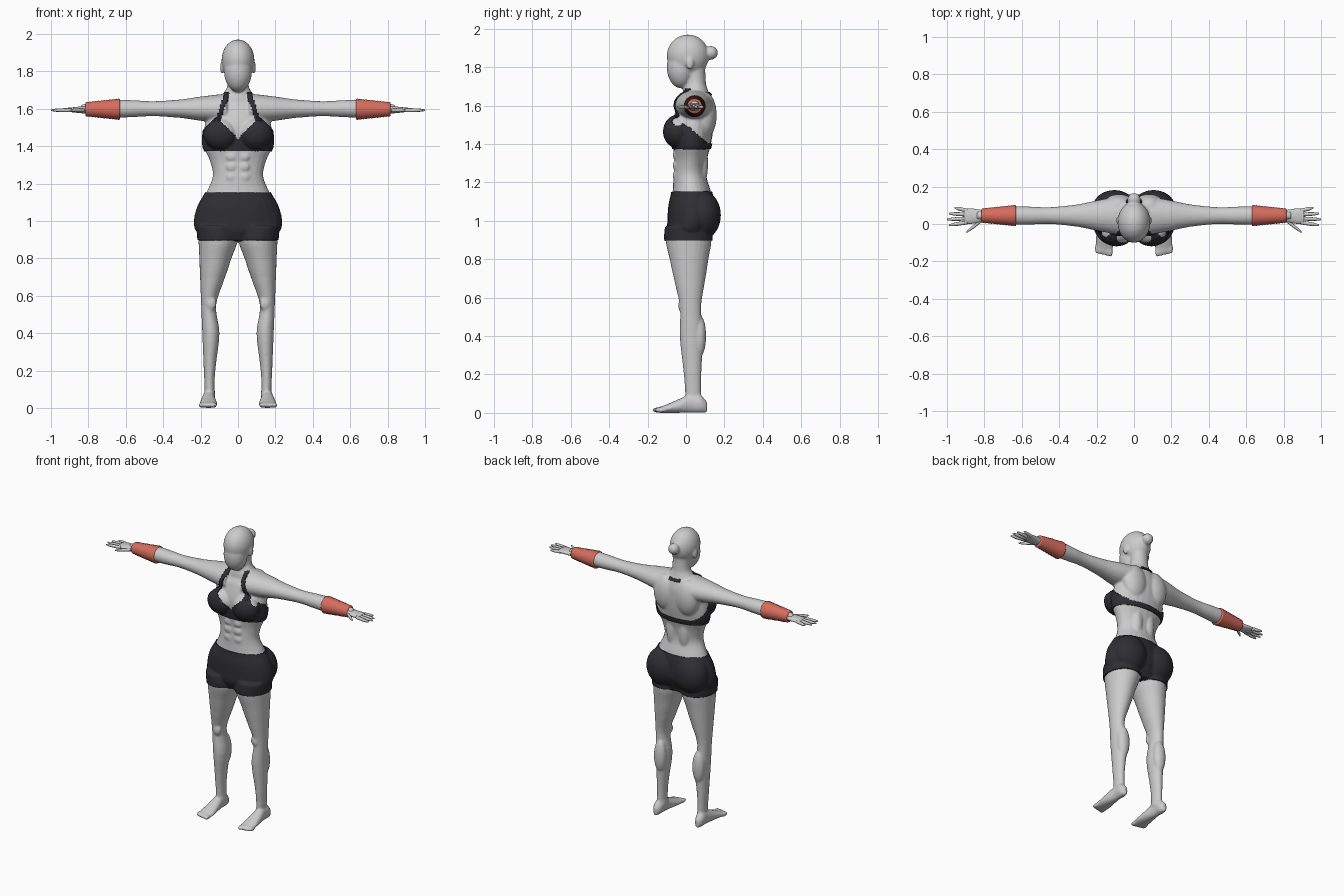
import bpy, bmesh, math
from mathutils import Matrix

old = bpy.data.objects.get("Cube")
if old:
    bpy.data.objects.remove(old, do_unlink=True)


def material(name, red, green, blue):
    mat = bpy.data.materials.new(name)
    mat.use_nodes = True
    mat.diffuse_color = (red, green, blue, 1)
    shader = mat.node_tree.nodes["Principled BSDF"]
    shader.inputs["Base Color"].default_value = mat.diffuse_color
    shader.inputs["Roughness"].default_value = .7
    return mat


skin = material("pale grey", .6, .6, .6)
cloth = material("charcoal", .027, .027, .034)
wrap_red = material("coral red", .68, .15, .11)


def spline(sections, steps):
    """Sections passing smoothly through the given ones."""
    padded = [sections[0], *sections, sections[-1]]
    result = []
    for i in range(len(sections) - 1):
        before, start, end, after = padded[i:i + 4]
        for k in range(steps):
            t = k / steps
            # Position runs straight, the other values follow a cubic
            row = [start[0] + t * (end[0] - start[0])]
            for a, b, c, d in list(zip(before, start, end, after))[1:]:
                ease = t * t * (3 - 2 * t)
                curve = t * (1 - t) * ((1 - t) * (c - a) - t * (d - b)) / 2
                row.append(b + ease * (c - b) + curve)
            result.append(row)
    return result + [sections[-1]]


def loft(bm, axis, sections, side=1, steps=4, count=24):
    """Skin elliptic sections: position, centre pair, radius pair."""
    rings = []
    for t, a_mid, b_mid, a_radius, b_radius in spline(sections, steps):
        ring = []
        for k in range(count):
            angle = math.tau * k / count
            a = a_mid + a_radius * math.cos(angle)
            b = b_mid + b_radius * math.sin(angle)
            x, y, z = {"x": (t, a, b), "y": (a, t, b), "z": (a, b, t)}[axis]
            ring.append(bm.verts.new((x * side, y, z)))
        rings.append(ring)
    faces = [bm.faces.new(rings[0]), bm.faces.new(rings[-1])]
    for low, high in zip(rings, rings[1:]):
        for k in range(count):
            n = (k + 1) % count
            faces.append(bm.faces.new((low[k], low[n], high[n], high[k])))
    bmesh.ops.recalc_face_normals(bm, faces=faces)


def ball(bm, center, radii):
    matrix = Matrix.Translation(center) @ Matrix.Diagonal((*radii, 1))
    bmesh.ops.create_uvsphere(bm, u_segments=24, v_segments=16, radius=1, matrix=matrix)


def finish(name, bm, mat):
    for face in bm.faces:
        face.smooth = True
    mesh = bpy.data.meshes.new(name)
    bm.to_mesh(mesh)
    bm.free()
    mesh.materials.append(mat)
    obj = bpy.data.objects.new(name, mesh)
    bpy.context.scene.collection.objects.link(obj)
    return obj


# Torso: height, depth centre, half width, half depth
bm = bmesh.new()
torso = [(.9, .02, .17, .09), (.95, .02, .22, .11), (1, .03, .23, .12),
         (1.08, .03, .21, .115), (1.15, .03, .17, .1), (1.24, .02, .135, .085),
         (1.32, .025, .15, .085), (1.4, .03, .185, .1), (1.5, .035, .18, .11),
         (1.6, .05, .15, .095), (1.66, .06, .08, .07)]
loft(bm, "z", [(z, 0, y, w, d) for z, y, w, d in torso])

# Neck flaring into the shoulders
neck = [(1.6, .17, .075), (1.66, .1, .07), (1.71, .06, .055), (1.8, .055, .05)]
loft(bm, "z", [(z, 0, .05, w, d) for z, w, d in neck])

# Skull, face and hair bun
ball(bm, (0, .01, 1.86), (.088, .11, .11))
ball(bm, (0, -.025, 1.8), (.075, .075, .11))
ball(bm, (0, .13, 1.875), (.036, .036, .036))

# Half widths along the limbs
arm = [(.06, .08), (.2, .065), (.3, .05), (.45, .04), (.56, .045),
       (.66, .047), (.8, .03), (.84, .022)]
leg = [(.06, .029), (.1, .027), (.2, .031), (.4, .046), (.55, .04),
       (.7, .067), (.8, .086), (.9, .105), (.97, .1)]
foot = [(.11, .015, .06), (.08, .03, .09), (.03, .03, .1),
        (-.03, .04, .075), (-.1, .048, .045), (-.145, .045, .03)]
bulges = {
    "breast": ((.093, -.045, 1.465), (.086, .068, .08)),
    "buttock": ((.105, .085, 1.03), (.11, .09, .12)),
    "shoulder blade": ((.08, .1, 1.55), (.085, .06, .12)),
    "lower back": ((.045, .08, 1.3), (.04, .035, .13)),
    "calf": ((.145, .07, .4), (.042, .035, .11)),
    "kneecap": ((.145, -.02, .56), (.03, .02, .04)),
    "ear": ((.085, .02, 1.82), (.011, .02, .033)),
}

for side in (-1, 1):
    loft(bm, "x", [(x, .045, 1.6, r * (1.35 - x / 2), r) for x, r in arm], side)
    # The outer edge of the leg is nearly straight
    loft(bm, "z", [(z, .175 + .04 * z - r, .04 - .03 * z, r, r + .015)
                   for z, r in leg], side)
    loft(bm, "y", [(y, .158, h / 2, w, h / 2) for y, w, h in foot], side)
    for toe in range(5):
        width = .011 if toe else .015
        ball(bm, (side * (.127 + .018 * toe), -.148 + .004 * toe, .015),
             (width, .028, .014))
    for (x, y, z), radii in bulges.values():
        ball(bm, (side * x, y, z), radii)
    # Abdominal muscles
    for row in range(3):
        ball(bm, (side * .033, -.055, 1.235 + .054 * row), (.029, .014, .025))

# Fuse everything into one smooth skin
body = finish("body", bm, skin)
remesh = body.modifiers.new("fuse", "REMESH")
remesh.mode = "VOXEL"
remesh.voxel_size = .007
remesh.use_smooth_shade = True
relax = body.modifiers.new("relax", "SMOOTH")
relax.factor, relax.iterations = .5, 5
graph = bpy.context.evaluated_depsgraph_get()
fused = bpy.data.meshes.new_from_object(body.evaluated_get(graph))
body.modifiers.clear()
body.data = fused
fused.materials.clear()
fused.materials.append(skin)


def garment(name, bottom, top, keep):
    """Cloth grown from the skin between two heights."""
    bm = bmesh.new()
    bm.from_mesh(fused)
    for height, direction in ((bottom, -1), (top, 1)):
        bmesh.ops.bisect_plane(bm, geom=[*bm.verts, *bm.edges, *bm.faces],
                               plane_co=(0, 0, height), plane_no=(0, 0, direction),
                               clear_outer=True)
    unwanted = [f for f in bm.faces if not keep(f.calc_center_median())]
    bmesh.ops.delete(bm, geom=unwanted, context="FACES")
    solid = finish(name, bm, cloth).modifiers.new("cloth thickness", "SOLIDIFY")
    solid.thickness, solid.offset = .007, 1


def top_shape(p):
    x = abs(p.x)
    if x > .21:
        return False
    if p.z < 1.402:
        return True
    if p.y < .03:
        return p.z < min(1.435 + x, 1.665 - x)
    return x > .1 and p.z < 1.5 - .9 * p.y


def strap_shape(p):
    line = .105 - .32 * (p.z - 1.54)
    return p.y < .06 and abs(abs(p.x) - line) < .012


garment("shorts", .897, 1.15, lambda p: abs(p.x) < .3)
garment("halter_top", 1.375, 1.57, top_shape)
garment("halter_straps", 1.53, 1.685, strap_shape)
garment("nape_tie", 1.652, 1.668, lambda p: p.y > .1 and abs(p.x) < .04)

palm = [(.79, .03, .022), (.84, .037, .018), (.88, .042, .014), (.91, .04, .011)]

for side, label in ((1, "left"), (-1, "right")):
    # Ridged forearm wrap
    bm = bmesh.new()
    rings = []
    for k in range(25):
        t = k / 24
        radius = .055 - .019 * t + .003 * (k % 2)
        rings.append((.632 + .183 * t, .045, 1.597, radius, radius))
    loft(bm, "x", rings, side, steps=1)
    finish(label + "_forearm_wrap", bm, wrap_red)

    # Palm, fingers and thumb
    bm = bmesh.new()
    loft(bm, "x", [(x, .042, 1.594, w, h) for x, w, h in palm], side)
    digits = [(.82, .015, .895, -.043)]
    for n in range(4):
        spread = n - 1.5
        digits.append((.89, .04 + .021 * spread,
                       1 - .01 * (n - 1) ** 2, .04 + .031 * spread))
    for root_x, root_y, tip_x, tip_y in digits:
        finger = []
        for k in range(7):
            t = k / 6
            radius = .0105 * (1 - .6 * t ** 4)
            finger.append((root_x + (tip_x - root_x) * t,
                           root_y + (tip_y - root_y) * t, 1.592, radius, radius))
        loft(bm, "x", finger, side, steps=2, count=12)
    finish(label + "_hand", bm, skin)
